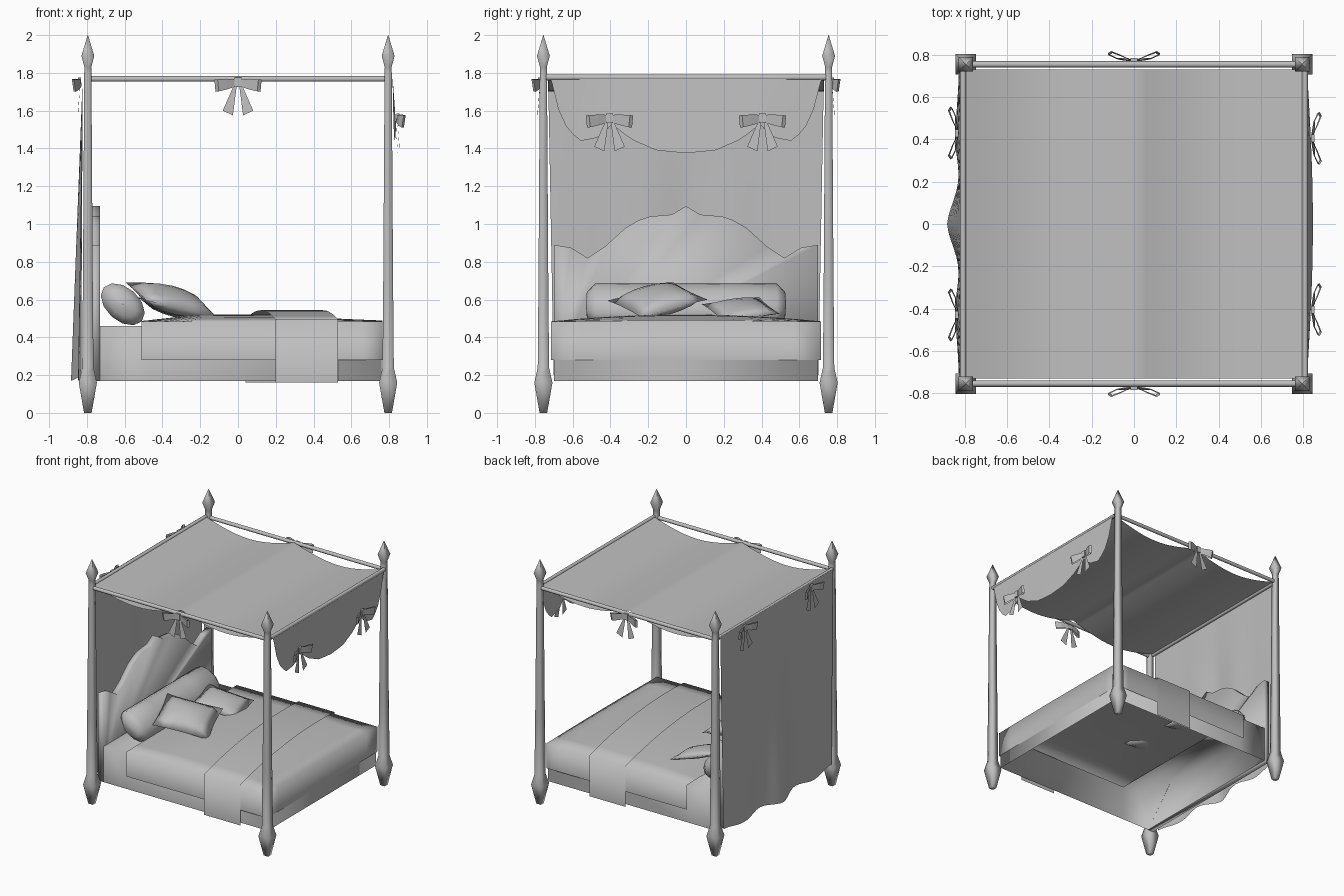
import bpy, bmesh, math
from mathutils import Vector, Matrix

old = bpy.data.objects.get("Cube")
if old:
    bpy.data.objects.remove(old)

grey = bpy.data.materials.new("plain grey")
grey.use_nodes = True
GREY = (0.52, 0.52, 0.52, 1)
grey.diffuse_color = GREY
grey.node_tree.nodes["Principled BSDF"].inputs["Base Color"].default_value = GREY


def finish(name, bm, smooth=True, solid=False):
    bmesh.ops.remove_doubles(bm, verts=bm.verts, dist=0.0002)
    if solid:
        bmesh.ops.recalc_face_normals(bm, faces=bm.faces)
    mesh = bpy.data.meshes.new(name)
    bm.to_mesh(mesh)
    bm.free()
    mesh.materials.append(grey)
    for p in mesh.polygons:
        p.use_smooth = smooth
    ob = bpy.data.objects.new(name, mesh)
    bpy.context.collection.objects.link(ob)
    return ob


def add_grid(bm, us, vs, func):
    rows = [[bm.verts.new(func(u, v)) for v in vs] for u in us]
    for a, b in zip(rows, rows[1:]):
        for i in range(len(vs) - 1):
            bm.faces.new((a[i], b[i], b[i + 1], a[i + 1]))


def sheet(name, us, vs, func, solid=False):
    bm = bmesh.new()
    add_grid(bm, us, vs, func)
    return finish(name, bm, True, solid)


def span(a, b, n):
    return [a + (b - a) * i / n for i in range(n + 1)]


def lerp_table(table, t):
    for (a, za), (b, zb) in zip(table, table[1:]):
        if t <= b:
            return za + (zb - za) * (t - a) / (b - a)
    return table[-1][1]


# Four square turned posts: foot, tapered shaft and pointed finial
POST = [(0.02, 0), (0.048, 0.16), (0.03, 0.24), (0.026, 0.7), (0.019, 1.8),
        (0.018, 1.83), (0.034, 1.89), (0.001, 2)]
for sx, xn in ((-1, "right"), (1, "left")):
    for sy, yn in ((-1, "front"), (1, "back")):
        bm = bmesh.new()
        rings = []
        for r, z in POST:
            rings.append([bm.verts.new((sx * 0.795 + r * a, sy * 0.755 + r * b, z))
                          for a, b in ((-1, -1), (1, -1), (1, 1), (-1, 1))])
        for lo, hi in zip(rings, rings[1:]):
            for i in range(4):
                j = (i + 1) % 4
                bm.faces.new((lo[i], lo[j], hi[j], hi[i]))
        bm.faces.new(rings[0][::-1])
        bm.faces.new(rings[-1])
        finish(f"{yn}_{xn}_post", bm, solid=True)


# Round rails joining the post tops
def rail(name, loc, length, axis):
    bm = bmesh.new()
    turn = Matrix.Rotation(math.pi / 2, 4, axis)
    bmesh.ops.create_cone(bm, cap_ends=False, segments=10, radius1=0.015, radius2=0.015,
                          depth=length, matrix=Matrix.Translation(loc) @ turn)
    finish(name, bm)


for s, yn, xn in ((-1, "front", "right"), (1, "back", "left")):
    rail(f"{yn}_rail", (0, s * 0.755, 1.768), 1.59, 'Y')
    rail(f"{xn}_rail", (s * 0.808, 0, 1.776), 1.48, 'X')

# Canopy cloth, sagging either side of the middle
sheet("canopy", span(-0.81, 0.81, 28), [-0.73, 0.73],
      lambda x, y: (x, y, 1.782 - 0.08 * abs(math.sin(math.pi * x / 0.81))))

# Scalloped valance over the foot end
HEM = [(0, 1.375), (0.16, 1.39), (0.3, 1.45), (0.4, 1.53), (0.46, 1.46), (0.57, 1.44),
       (0.64, 1.5), (0.7, 1.63), (0.73, 1.77)]


def valance(y, t):
    z = 1.785 + (lerp_table(HEM, abs(y)) - 1.785) * t
    return (0.818 + 0.028 * t * math.cos(y * 2.1), y * (1 - 0.02 * t), z)


sheet("valance", span(-0.73, 0.73, 36), span(0, 1, 4), valance)


# Long curtain behind the headboard
def curtain(y, t):
    wave = 0.5 + 0.5 * math.cos(3 * math.pi * y / 0.73)
    x = -0.822 - t * (0.008 + 0.054 * wave * max(0.2, 1 - 1.5 * abs(y)))
    return (x, y * (1 - 0.04 * t), 1.785 - t * (1.585 + 0.03 * wave))


sheet("head_curtain", span(-0.73, 0.73, 36), span(0, 1, 6), curtain)


# Ribbon bows: two leaning loops, two tails and a knot
def bow(name, loc, angle):
    bm = bmesh.new()
    loop = [(0, 0, 0.018), (0.06, 0.028, 0.028), (0.105, 0.045, 0.032),
            (0.122, 0.034, 0.032), (0.08, 0.014, 0.026), (0, 0, 0.018)]
    for s in (-1, 1):
        add_grid(bm, loop, (-1, 1),
                 lambda p, v: (s * (p[0] + 0.003 * v), -p[1] - v * 0.15 * p[2],
                               v * p[2] - 0.15 * p[0]))
        add_grid(bm, (0, 1), (0, 1),
                 lambda t, v: (s * (0.005 + 0.012 * v + t * (0.022 + 0.042 * v)),
                               -0.005 - 0.012 * t, -0.005 - t * (0.17 - 0.025 * v)))
    bmesh.ops.create_cube(bm, size=1, matrix=Matrix.Translation((0, -0.008, 0))
                          @ Matrix.Diagonal((0.035, 0.016, 0.05, 1)))
    ob = finish(name, bm, smooth=False)
    ob.location = loc
    ob.rotation_euler.z = angle


bow("front_bow", (0, -0.768, 1.75), 0)
bow("back_bow", (0, 0.768, 1.75), math.pi)
for s, n in ((-1, "front"), (1, "back")):
    bow(f"valance_{n}_bow", (0.838, s * 0.405, 1.56), math.pi / 2)
    bow(f"curtain_{n}_bow", (-0.83, s * 0.43, 1.75), -math.pi / 2)

# Bed base: walls all round, open underneath, topped only at the head end
bm = bmesh.new()
bmesh.ops.create_cube(bm, size=1, matrix=Matrix.Translation((0.015, 0, 0.315))
                      @ Matrix.Diagonal((1.49, 1.4, 0.29, 1)))
bmesh.ops.bisect_plane(bm, geom=bm.verts[:] + bm.edges[:] + bm.faces[:],
                       plane_co=(-0.48, 0, 0), plane_no=(1, 0, 0))
bm.normal_update()
bmesh.ops.delete(bm, context='FACES', geom=[
    f for f in bm.faces if f.normal.z < -0.5
    or (f.normal.z > 0.5 and f.calc_center_median().x > -0.48)])
finish("mattress_base", bm)

# Bedspread, gently crowned with straight sides and foot
CROWN = [(-0.51, 0.1), (-0.2, 1), (0.3, 0.95), (0.55, 0.4), (0.77, 0.15)]


def top_height(x, y):
    return 0.483 + 0.038 * (1 - (y / 0.73) ** 2) * lerp_table(CROWN, x)


def spread(x, y):
    drop = x > 0.77 or abs(y) > 0.72
    x, y = min(x, 0.765), max(-0.714, min(0.714, y))
    return (x, y, 0.28 if drop else top_height(x, y))


sheet("bedspread", span(-0.51, 0.765, 12) + [0.8],
      [-0.8] + span(-0.714, 0.714, 10) + [0.8], spread)


# Throw laid slantwise across the bed
def throw(x, y):
    drop = abs(y) > 0.73
    y = max(-0.724, min(0.724, y))
    raised = top_height(0.2, y) + 0.01 + 0.014 * (1 - (y / 0.73) ** 2)
    return (x - 0.11 * y, y, 0.16 if drop else raised)


sheet("throw", [0.12, 0.285, 0.45], [-0.8] + span(-0.724, 0.724, 10) + [0.8], throw)

# Shaped headboard with a raised crest
CREST = [(0, 1.095), (0.075, 1.05), (0.19, 1.04), (0.25, 1.02), (0.32, 0.98), (0.43, 0.88),
         (0.52, 0.82), (0.61, 0.875), (0.7, 0.89)]
outline = [(-y, z) for y, z in CREST[::-1]] + CREST[1:] + [(0.7, 0.17), (-0.7, 0.17)]
bm = bmesh.new()
face = bm.faces.new([bm.verts.new((-0.73, y, z)) for y, z in outline])
ext = bmesh.ops.extrude_face_region(bm, geom=[face])
bmesh.ops.translate(bm, vec=(-0.048, 0, 0),
                    verts=[g for g in ext["geom"] if isinstance(g, bmesh.types.BMVert)])
finish("headboard", bm, solid=True)


# Long bolster leaning on the headboard
def bolster(y, a):
    r = 1 if abs(y) < 0.5 else 0.6 if abs(y) < 0.53 else 0.01
    lean = math.radians(-42)
    p, q = 0.135 * r * math.cos(a), 0.088 * r * math.sin(a)
    return (-0.61 + p * math.cos(lean) - q * math.sin(lean), max(-0.53, min(0.53, y)),
            0.575 + p * math.sin(lean) + q * math.cos(lean))


sheet("bolster", [-0.54, -0.525] + span(-0.48, 0.48, 4) + [0.525, 0.54],
      span(0, 2 * math.pi, 12), bolster, solid=True)


# Loose cushions with pointed corners
def cushion(name, centre, e1, e2, puff):
    c, e1, e2 = Vector(centre), Vector(e1), Vector(e2)
    n = e1.cross(e2).normalized()
    bm = bmesh.new()
    for side in (-1, 1):
        def point(u, v):
            a, b = u * (1 - 0.05 * (1 - v * v)), v * (1 - 0.05 * (1 - u * u))
            h = side * puff * ((1 - u * u) * (1 - v * v)) ** 0.6
            return c + e1 * a + e2 * b + n * h
        add_grid(bm, span(-1, 1, 6), span(-1, 1, 6), point)
    finish(name, bm, solid=True)


cushion("front_cushion", (-0.35, -0.15, 0.597), (0.19, 0.09, -0.045), (0.055, -0.175, -0.048), 0.07)
cushion("back_cushion", (-0.34, 0.29, 0.55), (0.17, 0.055, -0.045), (-0.03, 0.15, 0.02), 0.04)
